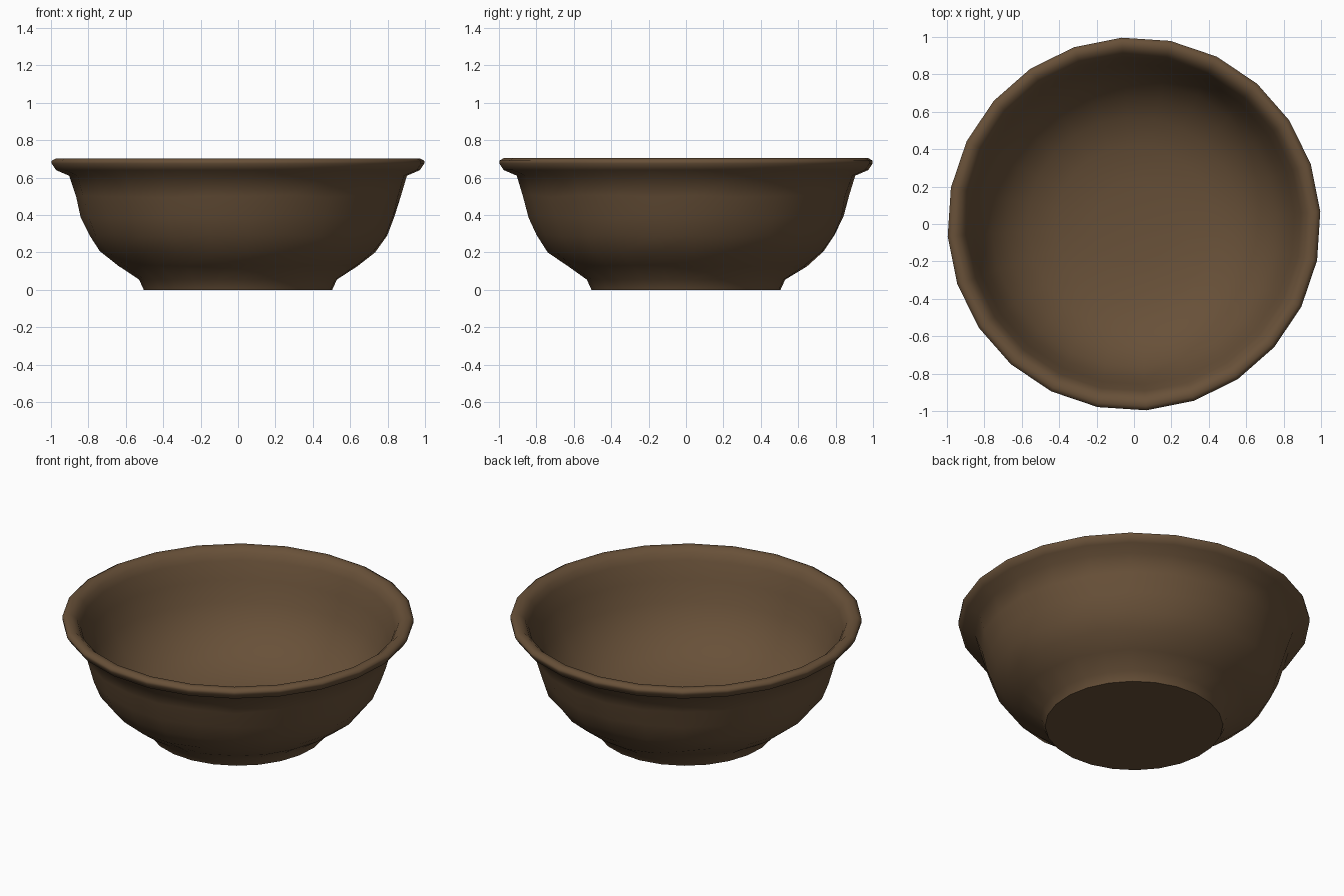
import bpy, bmesh, math, random

if "Cube" in bpy.data.objects:
    bpy.data.objects.remove(bpy.data.objects["Cube"])

random.seed(4)
SIDES = 24

clay = bpy.data.materials.new("brown clay")
clay.diffuse_color = (0.138, 0.081, 0.040, 1)
clay.use_nodes = True
clay.node_tree.nodes["Principled BSDF"].inputs["Base Color"].default_value = clay.diffuse_color

# Bowl profile (radius, height): foot, outer wall, rim, inner wall, floor
foot = [(0.505, 0.0), (0.53, 0.055)]
outer = [(0.645, 0.13), (0.735, 0.205), (0.80, 0.29), (0.84, 0.39), (0.87, 0.50)]
rim = [(0.905, 0.61), (0.975, 0.64), (0.998, 0.675), (0.998, 0.69), (0.975, 0.703),
       (0.945, 0.70), (0.915, 0.675), (0.895, 0.635)]
inner = [(0.86, 0.53), (0.82, 0.41), (0.765, 0.31), (0.68, 0.215),
         (0.57, 0.14), (0.42, 0.09), (0.22, 0.065)]

bm = bmesh.new()
rings = []
for r, z in foot + outer + rim + inner:
    # the outer wall is slightly uneven, as if shaped by hand
    wobble = 0.006 if (r, z) in outer else 0.0
    ring = []
    for i in range(SIDES):
        a = 2 * math.pi * (i + 0.25) / SIDES
        rr = r + random.uniform(-wobble, wobble)
        zz = z + random.uniform(-wobble, wobble)
        ring.append(bm.verts.new((rr * math.cos(a), rr * math.sin(a), zz)))
    rings.append(ring)

for a, b in zip(rings, rings[1:]):
    for i in range(SIDES):
        j = (i + 1) % SIDES
        bm.faces.new((a[i], a[j], b[j], b[i]))

# Flat underside and inner floor
bm.faces.new(rings[0][::-1])
centre = bm.verts.new((0, 0, 0.06))
for i in range(SIDES):
    bm.faces.new((rings[-1][i], rings[-1][(i + 1) % SIDES], centre))

mesh = bpy.data.meshes.new("bowl")
bm.to_mesh(mesh)
bm.free()
mesh.materials.append(clay)
bowl = bpy.data.objects.new("bowl", mesh)
bpy.context.collection.objects.link(bowl)
bpy.context.view_layer.objects.active = bowl
bowl.select_set(True)
bpy.ops.object.shade_smooth_by_angle(angle=math.radians(62))
